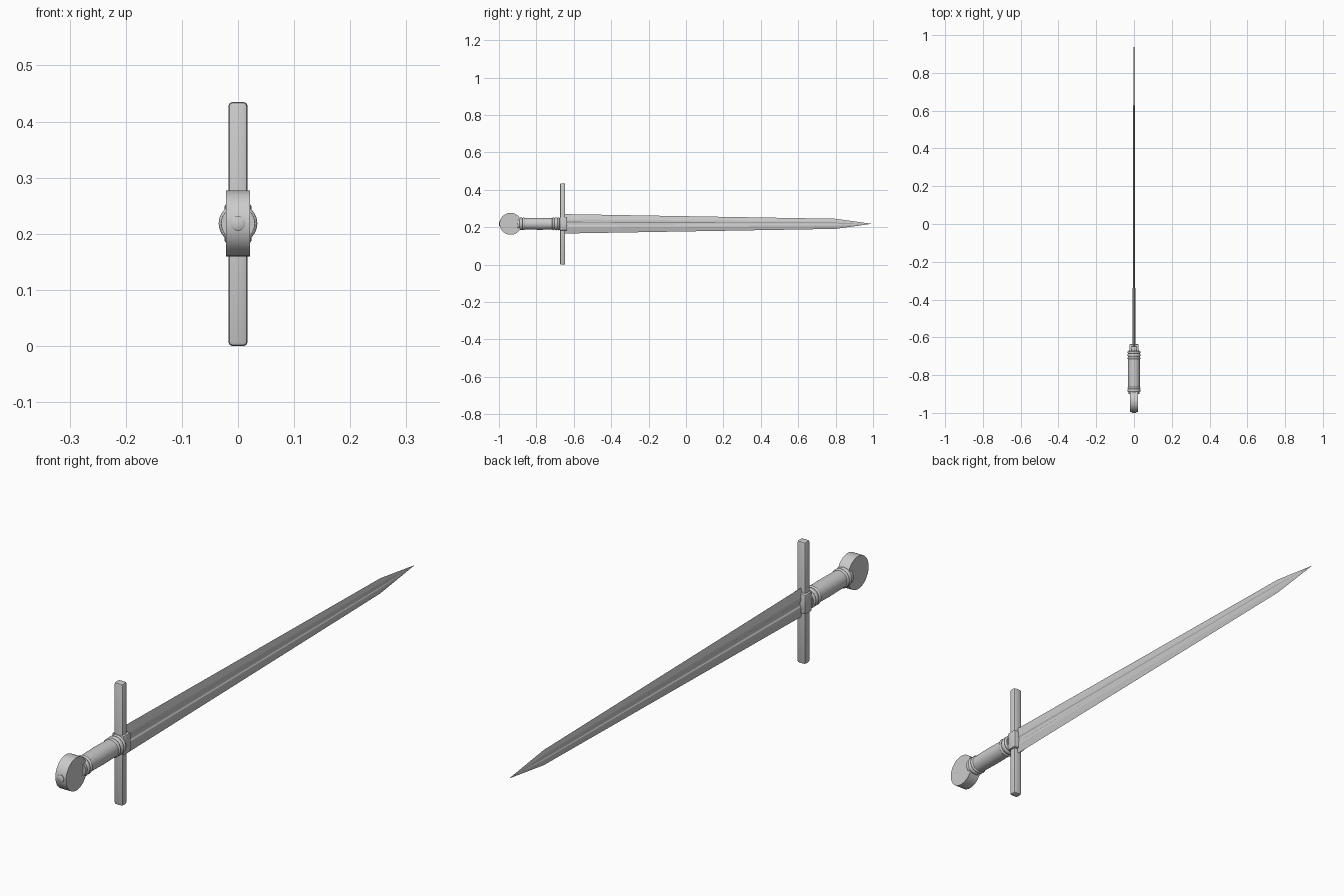
import bpy, bmesh, math
from mathutils import Matrix

if "Cube" in bpy.data.objects:
    bpy.data.objects.remove(bpy.data.objects["Cube"])

ZC = 0.2185  # height of the sword's long axis


def finish(name, bm, smooth=None):
    bmesh.ops.recalc_face_normals(bm, faces=bm.faces)
    me = bpy.data.meshes.new(name)
    bm.to_mesh(me)
    bm.free()
    ob = bpy.data.objects.new(name, me)
    bpy.context.collection.objects.link(ob)
    if smooth:
        bpy.context.view_layer.objects.active = ob
        ob.select_set(True)
        bpy.ops.object.shade_smooth_by_angle(angle=math.radians(smooth))
        ob.select_set(False)
    return ob


def loft(name, rings, smooth=None):
    """Skin closed rings of equal length and cap both ends."""
    bm = bmesh.new()
    loops = [[bm.verts.new(p) for p in r] for r in rings]
    n = len(loops[0])
    for a, b in zip(loops, loops[1:]):
        for i in range(n):
            j = (i + 1) % n
            bm.faces.new((a[i], a[j], b[j], b[i]))
    bm.faces.new(loops[0])
    bm.faces.new(loops[-1])
    return finish(name, bm, smooth)


def lathe_y(name, profile, n=32):
    """Turn (y, radius) points about the sword axis."""
    ang = [2 * math.pi * i / n for i in range(n)]
    return loft(name, [[(r * math.cos(a), y, ZC + r * math.sin(a)) for a in ang]
                       for y, r in profile], 35)


def box(name, size, centre, bevel, segs=2):
    bm = bmesh.new()
    bmesh.ops.create_cube(bm, size=1)
    bmesh.ops.scale(bm, vec=size, verts=bm.verts)
    bmesh.ops.translate(bm, vec=centre, verts=bm.verts)
    bmesh.ops.bevel(bm, geom=bm.edges[:], offset=bevel, segments=segs,
                    profile=0.5, affect='EDGES')
    return finish(name, bm, 35)


# Blade: double edged, with a shallow fuller down each flat
def blade_section(y, h, t, groove):
    half = [(0, h), (t, 0.45 * h), (t, 0.22 * h), (groove, 0.12 * h),
            (groove, -0.12 * h), (t, -0.22 * h), (t, -0.45 * h)]
    pts = half + [(-x, -z) for x, z in half]
    return [(x, y, ZC + z) for x, z in pts]


loft("blade", [blade_section(-0.66, 0.052, 0.0075, 0.004),
               blade_section(0.80, 0.027, 0.0035, 0.002),
               blade_section(0.99, 0.0005, 0.0005, 0.0004)])

# Crossguard bar and its centre block
box("crossguard", (0.034, 0.028, 0.435), (0, -0.660, 0.2175), 0.007)
box("guard_block", (0.048, 0.040, 0.070), (0, -0.656, ZC), 0.005)

# Grip with a collar at each end
lathe_y("grip", [(-0.90, 0.030), (-0.78, 0.032), (-0.67, 0.030)])


def collar(name, y, r, w):
    prof = [(y - w * math.cos(a), r - 0.006 + 0.006 * math.sin(a))
            for a in [math.pi * i / 8 for i in range(9)]]
    lathe_y(name, prof)


for i, (y, w) in enumerate([(-0.882, 0.008), (-0.868, 0.006),
                            (-0.710, 0.006), (-0.694, 0.009), (-0.680, 0.006)]):
    collar("collar_%d" % i, y, 0.0345, w)

# Pommel: flat disc facing sideways, with a rivet at its end
bm = bmesh.new()
bmesh.ops.create_cone(bm, cap_ends=True, segments=48, radius1=0.0585,
                      radius2=0.0585, depth=0.042,
                      matrix=Matrix.Translation((0, -0.938, ZC))
                      @ Matrix.Rotation(math.pi / 2, 4, 'Y'))
finish("pommel", bm, 35)
lathe_y("pommel_rivet", [(-1.0, 0.010), (-0.998, 0.013), (-0.985, 0.013)], 24)
